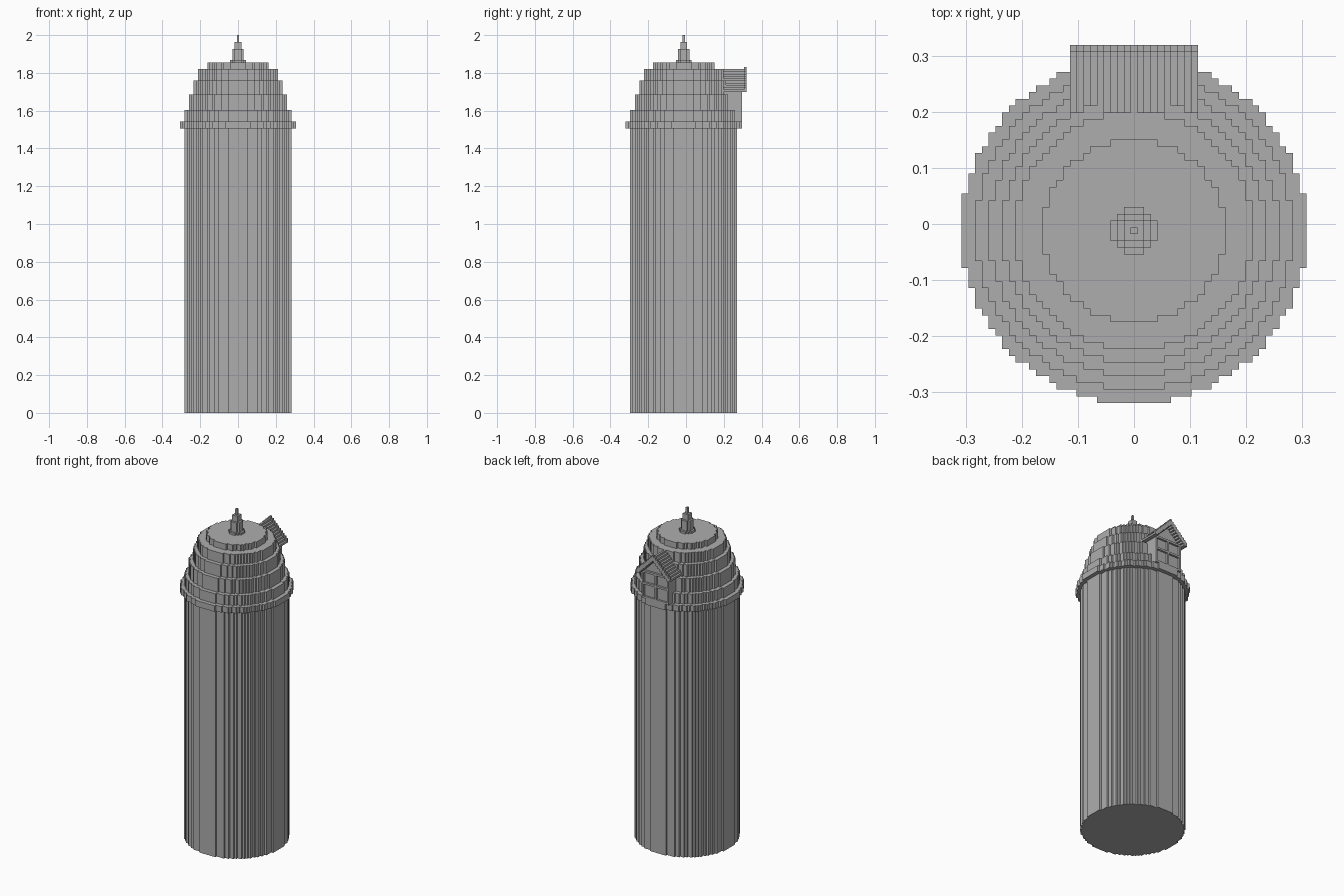
import bpy
import bmesh
import math

if "Cube" in bpy.data.objects:
    bpy.data.objects.remove(bpy.data.objects["Cube"], do_unlink=True)

UNIT = 2 / 166          # edge of one building block
SHIFT_Y = -1            # tower axis sits one block forward of centre

stone = bpy.data.materials.new("grey_stone")
stone.use_nodes = True
colour = (0.42, 0.42, 0.42, 1)
stone.diffuse_color = colour
stone.node_tree.nodes["Principled BSDF"].inputs["Base Color"].default_value = colour


def columns(half, top, bottom):
    """Stepped outline made of one-block-wide columns -half..half."""
    cols = range(-half, half + 1)
    path = [(i + s, top(i)) for i in cols for s in (-0.5, 0.5)]
    path += [(i + s, bottom(i)) for i in reversed(cols) for s in (0.5, -0.5)]
    clean = []
    for k, p in enumerate(path):
        a, b = path[k - 1], path[(k + 1) % len(path)]
        straight = (a[0] == p[0] == b[0]) or (a[1] == p[1] == b[1])
        if p != a and not straight:
            clean.append(p)
        elif p != a and p == b and not clean[-1:] == [p]:
            continue
    return clean


def prism(name, outline, low, high, upright=False):
    """Extrude an outline along z, or along y when it stands upright."""
    bm = bmesh.new()

    def place(u, v, w):
        x, y, z = (u, w, v) if upright else (u, v, w)
        return bm.verts.new((x * UNIT, (y + SHIFT_Y) * UNIT, z * UNIT))

    start = [place(u, v, low) for u, v in outline]
    end = [place(u, v, high) for u, v in outline]
    bm.faces.new(start)
    bm.faces.new(end)
    for k in range(len(outline)):
        bm.faces.new((start[k - 1], start[k], end[k], end[k - 1]))
    bmesh.ops.recalc_face_normals(bm, faces=bm.faces[:])
    mesh = bpy.data.meshes.new(name)
    bm.to_mesh(mesh)
    bm.free()
    mesh.materials.append(stone)
    obj = bpy.data.objects.new(name, mesh)
    bpy.context.collection.objects.link(obj)
    return obj


def block_disc(name, half, low, high):
    """Round slab stepped to the block grid."""
    def reach(i):
        return math.floor(math.sqrt((half + 0.5) ** 2 - i * i)) + 0.5
    prism(name, columns(half, reach, lambda i: -reach(i)), low, high)


def bar(name, x0, x1, z0, z1):
    prism(name, [(x0, z0), (x1, z0), (x1, z1), (x0, z1)], 24.5, 25.5, True)


# Tower, domed tiers and spire, from the ground up: name, half width, top
z = 0
for name, half, top in [
    ("tower_shaft", 23, 125), ("cornice_ring", 25, 128),
    ("dome_tier_1", 23, 133), ("dome_tier_2", 21, 140),
    ("dome_tier_3", 19, 146), ("dome_tier_4", 17, 151),
    ("dome_cap", 13, 154), ("spire_base", 3, 155),
    ("spire_lower", 2, 160), ("spire_upper", 1, 163), ("spire_tip", 0, 166),
]:
    block_disc(name, half, z, top)
    z = top

# Dormer at the back: wall, stepped roof and raised gable trim
prism("dormer_wall", columns(7, lambda i: 149 - abs(i), lambda i: 128), 12, 24.5, True)
prism("dormer_roof", columns(9, lambda i: 151 - abs(i),
                             lambda i: max(141, 149 - abs(i))), 17.5, 26.5, True)
prism("gable_trim", columns(9, lambda i: 152 - abs(i),
                            lambda i: max(141, 149 - abs(i))), 26.5, 27.5, True)

# Window frame: three posts, with rails between them
for side, x in (("right", -7), ("middle", 0), ("left", 7)):
    bar("window_post_" + side, x - 0.5, x + 0.5, 128, 142)
for level, z in (("sill", 128), ("middle", 135), ("top", 141)):
    bar("window_rail_right_" + level, -6.5, -0.5, z, z + 1)
    bar("window_rail_left_" + level, 0.5, 6.5, z, z + 1)
